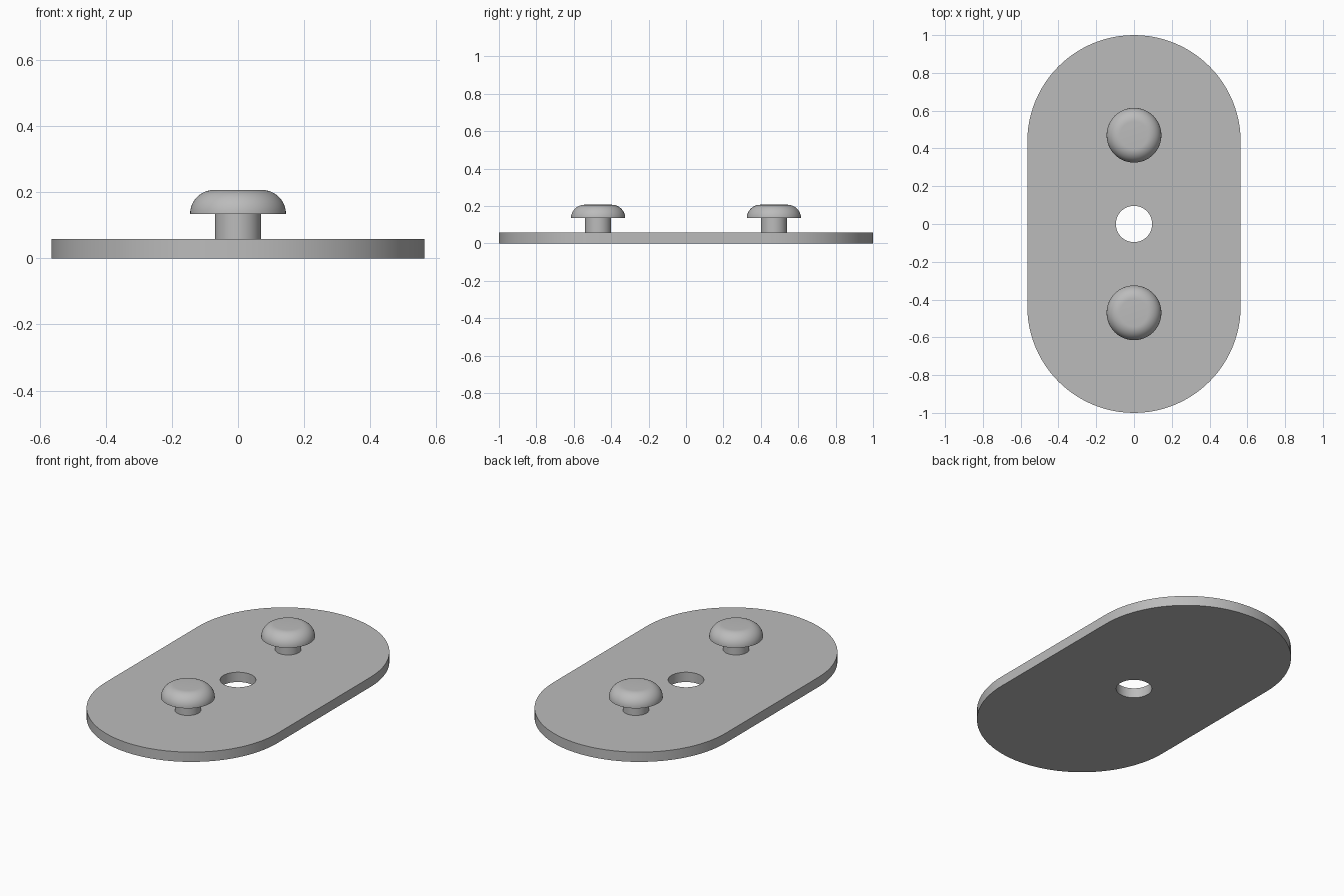
import bpy, bmesh
from math import sin, cos, pi, radians

if "Cube" in bpy.data.objects:
    bpy.data.objects.remove(bpy.data.objects["Cube"])

HALF_W, CENTRE_Y, THICK = 0.565, 0.435, 0.058
HOLE_R = 0.096
PEG_Y, STEM_R, HEAD_R = 0.47, 0.07, 0.145
HEAD_Z, TOP_Z = 0.135, 0.207

grey = bpy.data.materials.new("grey metal")
grey.diffuse_color = (0.5, 0.5, 0.5, 1)
grey.use_nodes = True
grey.node_tree.nodes["Principled BSDF"].inputs["Base Color"].default_value = grey.diffuse_color


def finish(name, bm):
    """Turn a bmesh into a smooth object with crisp edges."""
    bmesh.ops.recalc_face_normals(bm, faces=bm.faces)
    mesh = bpy.data.meshes.new(name)
    bm.to_mesh(mesh)
    bm.free()
    mesh.materials.append(grey)
    obj = bpy.data.objects.new(name, mesh)
    bpy.context.collection.objects.link(obj)
    bpy.ops.object.select_all(action='DESELECT')
    bpy.context.view_layer.objects.active = obj
    obj.select_set(True)
    bpy.ops.object.shade_smooth_by_angle(angle=radians(30))
    return obj


def skin(bm, loops, closed=False):
    """Join successive closed loops of points with quads."""
    rings = [[bm.verts.new(p) for p in loop] for loop in loops]
    pairs = list(zip(rings, rings[1:]))
    if closed:
        pairs.append((rings[-1], rings[0]))
    for a, b in pairs:
        for i in range(len(a)):
            j = (i + 1) % len(a)
            bm.faces.new((a[i], a[j], b[j], b[i]))
    return rings


def circle(r, z, n, y=0):
    return [(r * cos(2 * pi * i / n), y + r * sin(2 * pi * i / n), z) for i in range(n)]


# Base plate: rounded-end outline with a central hole
ARC, STRAIGHT = 48, 12
outline = []
for side in (1, -1):
    for i in range(ARC):
        a = pi * i / ARC
        outline.append((side * HALF_W * cos(a), side * (CENTRE_Y + HALF_W * sin(a))))
    for i in range(STRAIGHT):
        outline.append((-side * HALF_W, side * CENTRE_Y * (1 - 2 * i / STRAIGHT)))
n = len(outline)
# start the hole loop where the outline starts, so the two loops line up
shift = pi * STRAIGHT / n
hole = [(HOLE_R * cos(2 * pi * i / n + shift), HOLE_R * sin(2 * pi * i / n + shift))
        for i in range(n)]
bm = bmesh.new()
skin(bm, [[(x, y, z) for x, y in pts] for pts, z in
          ((outline, 0), (outline, THICK), (hole, THICK), (hole, 0))], closed=True)
finish("base_plate", bm)

# Mushroom pegs: straight stem under a rounded, flat-topped head
fillet = TOP_Z - HEAD_Z
profile = [(STEM_R, THICK), (STEM_R, HEAD_Z)]
for i in range(13):
    a = pi / 2 * i / 12
    profile.append((HEAD_R - fillet + fillet * cos(a), HEAD_Z + fillet * sin(a)))
for name, y in (("front_peg", -PEG_Y), ("back_peg", PEG_Y)):
    bm = bmesh.new()
    rings = skin(bm, [circle(r, z, 64, y) for r, z in profile])
    bm.faces.new(rings[0])
    bm.faces.new(rings[-1])
    finish(name, bm)
